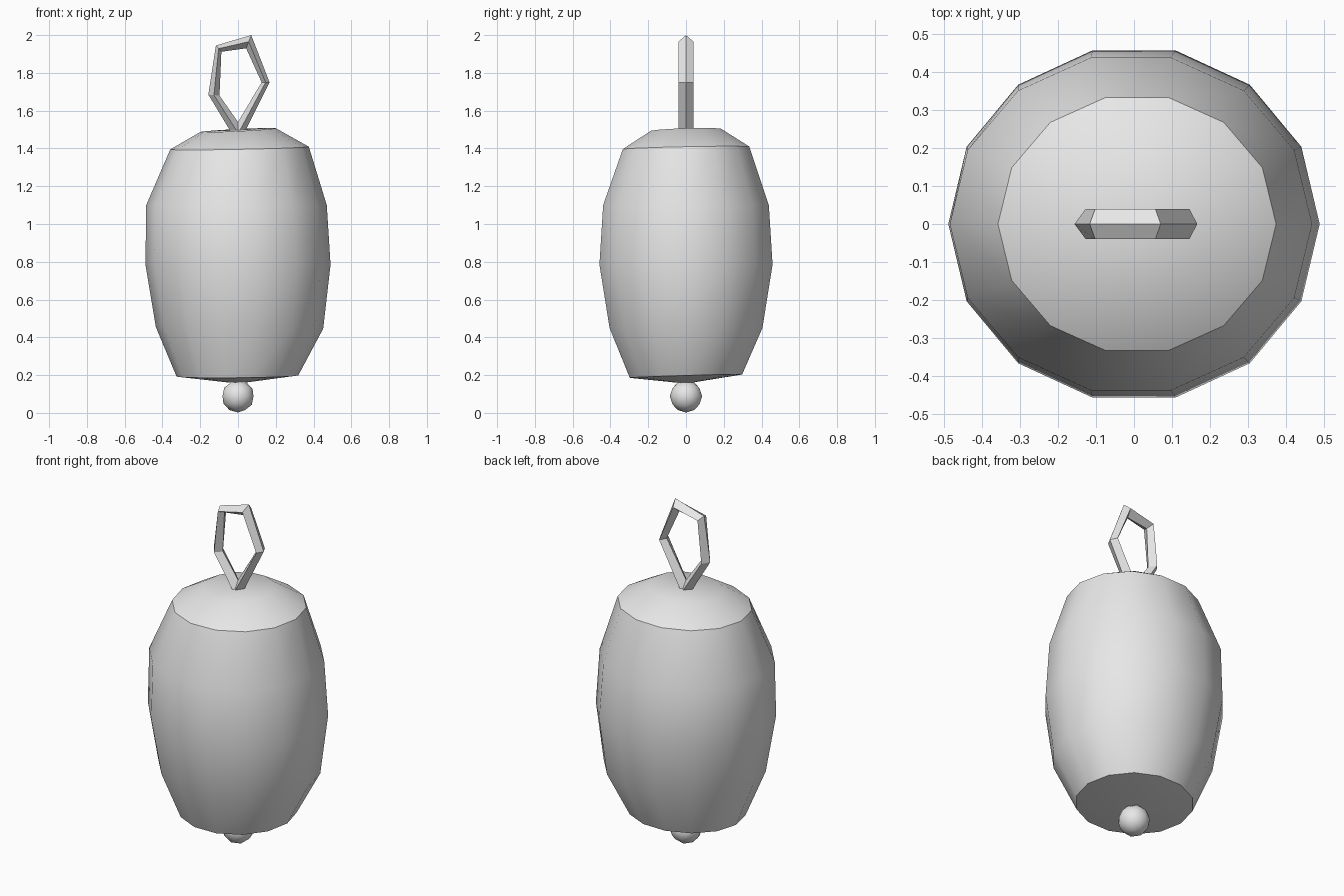
import bpy, bmesh, math
from mathutils import Vector

if "Cube" in bpy.data.objects:
    bpy.data.objects.remove(bpy.data.objects["Cube"])

grey = bpy.data.materials.new("light_grey")
grey.diffuse_color = (0.8, 0.8, 0.8, 1)
grey.use_nodes = True
grey.node_tree.nodes["Principled BSDF"].inputs["Base Color"].default_value = grey.diffuse_color


def finish(name, bm, angle=None):
    bmesh.ops.recalc_face_normals(bm, faces=bm.faces[:])
    mesh = bpy.data.meshes.new(name)
    bm.to_mesh(mesh)
    bm.free()
    mesh.materials.append(grey)
    obj = bpy.data.objects.new(name, mesh)
    bpy.context.collection.objects.link(obj)
    if angle:
        bpy.ops.object.select_all(action='DESELECT')
        obj.select_set(True)
        bpy.context.view_layer.objects.active = obj
        bpy.ops.object.shade_smooth_by_angle(angle=math.radians(angle))
    return obj


def bridge(bm, a, b):
    n = len(a)
    for i in range(n):
        bm.faces.new((a[i], a[(i + 1) % n], b[(i + 1) % n], b[i]))


# Barrel body: 14-sided rings as (z, x radius, y radius, x centre, x tilt, y tilt)
SIDES = 14
rings = [
    (0.195, 0.322, 0.305, -0.003, 0.01, 0.03),
    (0.45, 0.443, 0.415, 0.008, -0.01, 0.0),
    (0.785, 0.490, 0.470, 0.0, 0.0, 0.0),
    (1.10, 0.478, 0.450, -0.008, 0.0, 0.0),
    (1.402, 0.367, 0.343, 0.008, 0.02, 0.02),
    (1.497, 0.200, 0.190, 0.0, 0.05, 0.03),
]
bm = bmesh.new()
loops = []
for z, rx, ry, cx, tx, ty in rings:
    loop = []
    for i in range(SIDES):
        a = math.tau * i / SIDES
        x, y = rx * math.cos(a), ry * math.sin(a)
        loop.append(bm.verts.new((x + cx, y, z + tx * x + ty * y)))
    loops.append(loop)
for a, b in zip(loops, loops[1:]):
    bridge(bm, a, b)
for loop, z in ((loops[0], 0.155), (loops[-1], 1.498)):
    tip = bm.verts.new((0, 0, z))
    for i in range(SIDES):
        bm.faces.new((loop[i], loop[(i + 1) % SIDES], tip))
finish("barrel_body", bm, 35)

# Hanging loop: five-cornered ring with a diamond cross-section
outer = [(0.07, 2.0), (-0.117, 1.945), (-0.157, 1.685), (0.003, 1.42), (0.167, 1.75)]
inner = [(0.043, 1.93), (-0.088, 1.912), (-0.098, 1.68), (0.0, 1.54), (0.125, 1.75)]
bm = bmesh.new()
sections = []
for (ox, oz), (ix, iz) in zip(outer, inner):
    mx, mz = (ox + ix) / 2, (oz + iz) / 2
    pts = ((ox, 0, oz), (mx, 0.04, mz), (ix, 0, iz), (mx, -0.04, mz))
    sections.append([bm.verts.new(p) for p in pts])
for i in range(5):
    bridge(bm, sections[i], sections[(i + 1) % 5])
finish("hanging_loop", bm)

# Small ball under the body
bm = bmesh.new()
bmesh.ops.create_icosphere(bm, subdivisions=2, radius=0.086)
bmesh.ops.translate(bm, verts=bm.verts[:], vec=Vector((0, 0, 0.088)))
finish("bottom_ball", bm, 35)
